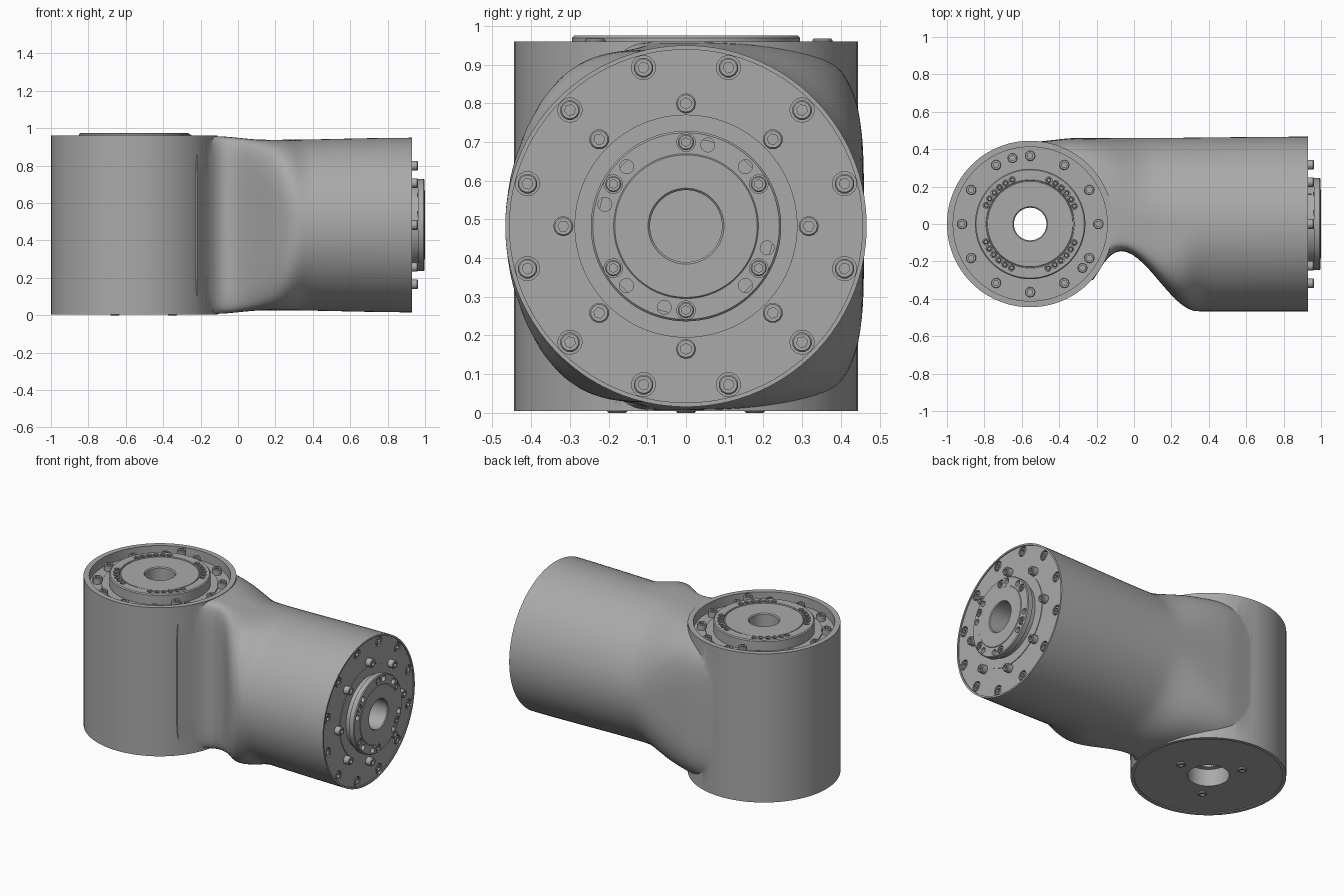
import bpy, bmesh
from math import sin, cos, pi, radians
from mathutils import Matrix

cube = bpy.data.objects.get("Cube")
if cube:
    bpy.data.objects.remove(cube, do_unlink=True)

metal = bpy.data.materials.new("grey_metal")
metal.use_nodes = True
GREY = (0.4, 0.4, 0.4, 1)
metal.diffuse_color = GREY
metal.node_tree.nodes["Principled BSDF"].inputs["Base Color"].default_value = GREY

MID = 0.4825
TOWER = Matrix.Translation((-0.555, 0, 0))
UNDER = TOWER @ Matrix.Rotation(pi, 4, 'X')
END = Matrix.Translation((0.93, 0, MID)) @ Matrix.Rotation(pi / 2, 4, 'Y')


def finish(name, bm):
    bmesh.ops.recalc_face_normals(bm, faces=bm.faces)
    mesh = bpy.data.meshes.new(name)
    bm.to_mesh(mesh)
    bm.free()
    mesh.materials.append(metal)
    obj = bpy.data.objects.new(name, mesh)
    bpy.context.collection.objects.link(obj)
    return obj


def add_lathe(bm, profile, matrix, seg=64, loop=False, hex_from=None):
    """Revolve (radius, height) points; rings from hex_from on become hexagons."""
    rings = []
    for k, (r, z) in enumerate(profile):
        if r == 0:
            rings.append([bm.verts.new(matrix @ Matrix.Translation((0, 0, z)).translation)] * seg)
            continue
        ring = []
        for i in range(seg):
            a = 2 * pi * i / seg
            hexed = hex_from is not None and k >= hex_from and i % 2
            q = r * (cos(pi / 6) if hexed else 1)
            ring.append(bm.verts.new(matrix @ Matrix.Translation((q * cos(a), q * sin(a), z)).translation))
        rings.append(ring)
    pairs = list(zip(rings, rings[1:]))
    if loop:
        pairs.append((rings[-1], rings[0]))
    for lo, hi in pairs:
        for i in range(seg):
            j = (i + 1) % seg
            bm.faces.new(list(dict.fromkeys((lo[i], lo[j], hi[j], hi[i]))))


def lathe(name, profile, matrix, seg=64, loop=False):
    bm = bmesh.new()
    add_lathe(bm, profile, matrix, seg, loop)
    return finish(name, bm)


def rod(r, low, high):
    return [(0, low), (r, low), (r, high), (0, high)]


def around(matrix, radius, angles):
    return [matrix @ Matrix.Rotation(radians(a), 4, 'Z') @ Matrix.Translation((radius, 0, 0))
            for a in angles]


def bolts(name, spots, r, low, high):
    """Socket-head screws with a hexagonal recess."""
    bm = bmesh.new()
    deep = high - 0.018
    profile = [(0, low), (r, low), (r, high - 0.004), (r * 0.86, high),
               (r * 0.55, high), (r * 0.55, deep), (0, deep)]
    for m in spots:
        add_lathe(bm, profile, m, 12, hex_from=4)
    return finish(name, bm)


def drill(target, spots, r, low, high, seg=64):
    """Boolean-cut round pockets at every spot."""
    bm = bmesh.new()
    for m in spots:
        add_lathe(bm, rod(r, low, high), m, seg)
    combine(target, finish("cutter", bm), 'DIFFERENCE')


def combine(target, other, operation):
    mod = target.modifiers.new("combine", 'BOOLEAN')
    mod.operation, mod.object, mod.solver = operation, other, 'EXACT'
    bpy.context.view_layer.objects.active = target
    bpy.ops.object.modifier_apply(modifier=mod.name)
    bpy.data.objects.remove(other, do_unlink=True)


def ease(x, a, b):
    t = min(max((x - a) / (b - a), 0), 1)
    return t * t * (3 - 2 * t)


def power(v, n):
    return (1 if v >= 0 else -1) * abs(v) ** (2 / n)


# Arm: a round tube that squares off and blends into the upright housing
def arm_section(x, count=96):
    if x > -0.07:
        front = 0.145 + 0.322 * ease(x, -0.07, 0.34)
    else:
        front = min(0.3, 0.145 + 7.7 * (x + 0.07) ** 2)
    back = 0.44 + 0.02 * ease(x, -0.55, -0.3) + 0.007 * ease(x, 0, 0.93)
    half = 0.475 - 0.019 * ease(x, -0.13, 0.15) + 0.011 * ease(x, 0.2, 0.93)
    n_front = 8 - 6 * ease(x, -0.1, 0.38)
    n_back = 5 - 3 * ease(x, -0.5, 0.1)
    points = []
    for i in range(count):
        a = 2 * pi * (i + 0.5) / count
        c, s = cos(a), sin(a)
        n, w = (n_back, back) if c > 0 else (n_front, front)
        points.append((x, w * power(c, n), MID + half * power(s, n)))
    return points


bm = bmesh.new()
stations = [-0.55 + 0.03 * i for i in range(34)] + [0.47 + 0.115 * i for i in range(5)]
sections = [[bm.verts.new(p) for p in arm_section(x)] for x in stations]
for lo, hi in zip(sections, sections[1:]):
    for i in range(len(lo)):
        j = (i + 1) % len(lo)
        bm.faces.new((lo[i], lo[j], hi[j], hi[i]))
bm.faces.new(sections[0])
bm.faces.new(sections[-1])
arm = finish("arm", bm)

# Housing: upright cylinder joined with the arm, then pocketed
housing = lathe("joint_housing", rod(0.445, 0.005, 0.96), TOWER, 96)
combine(housing, arm, 'UNION')
drill(housing, [TOWER], 0.412, 0.9, 1.1, 96)
drill(housing, [TOWER], 0.425, -0.1, 0.011, 96)
drill(housing, [TOWER], 0.12, -0.1, 0.12)
drill(housing, [TOWER], 0.09, -0.2, 1.2)
drill(housing, [END], 0.456, -0.006, 0.1, 96)
drill(housing, [END], 0.15, -0.25, 0.2)
outer_spots = around(END, 0.424, range(15, 375, 30))
drill(housing, outer_spots, 0.031, -0.035, 0.05, 20)

# Top output hub with a through bore
top_hub = lathe("top_hub", [(0.087, 0.8), (0.087, 0.966), (0.093, 0.972), (0.228, 0.972),
                            (0.23, 0.968), (0.234, 0.968), (0.236, 0.975), (0.289, 0.975),
                            (0.295, 0.969), (0.295, 0.89), (0.2, 0.89), (0.2, 0.8)],
                TOWER, 96, True)
top_angles = [q + a for q in range(0, 360, 90) for a in range(22, 72, 9)]
top_spots = around(TOWER, 0.255, top_angles)
drill(top_hub, top_spots, 0.017, 0.955, 1, 12)
bolts("top_hub_screws", top_spots, 0.013, 0.95, 0.97)
lathe("top_inner_ring", [(0.29, 0.89), (0.34, 0.89), (0.34, 0.908), (0.29, 0.908)], TOWER, 96, True)
bolts("top_ring_screws", around(TOWER, 0.365, range(0, 360, 30)), 0.028, 0.89, 0.938)
bolts("top_tall_screws", around(TOWER, 0.365, (105, -40)), 0.027, 0.89, 0.967)

# Bottom cover screws
bolts("bottom_screws", around(UNDER, 0.205, (0, 120, 240)), 0.026, -0.02, 0)

# Arm end: flange ring, stepped output hub with a blind bore
lathe("end_flange_ring", [(0.2, -0.02), (0.288, -0.02), (0.288, -0.002), (0.2, -0.002)],
      END, 96, True)
end_hub = lathe("end_hub", [(0, -0.24), (0.14, -0.24), (0.14, -0.03), (0.228, -0.03),
                            (0.228, 0.032), (0.246, 0.032), (0.246, 0.062), (0.241, 0.067),
                            (0.187, 0.067), (0.184, 0.07), (0.098, 0.07), (0.093, 0.065),
                            (0.093, -0.22), (0, -0.22)], END, 96)
hole_spots = around(END, 0.217, [q + a for q in range(0, 360, 90) for a in (45, 75)])
drill(end_hub, hole_spots, 0.018, 0.03, 0.1, 16)
hub_spots = around(END, 0.217, range(0, 360, 60))
drill(end_hub, hub_spots, 0.024, 0.045, 0.1, 16)
bolts("end_hub_screws", hub_spots, 0.021, 0.04, 0.066)
bolts("end_ring_screws", around(END, 0.317, range(0, 360, 45)), 0.026, -0.02, 0.032)
bolts("end_edge_screws", outer_spots, 0.026, -0.04, -0.006)

# Smooth curved walls, crisp edges
bpy.ops.object.select_all(action='DESELECT')
for obj in bpy.context.collection.objects:
    if obj.type == 'MESH':
        obj.select_set(True)
        bpy.context.view_layer.objects.active = obj
bpy.ops.object.shade_smooth_by_angle(angle=radians(32))
